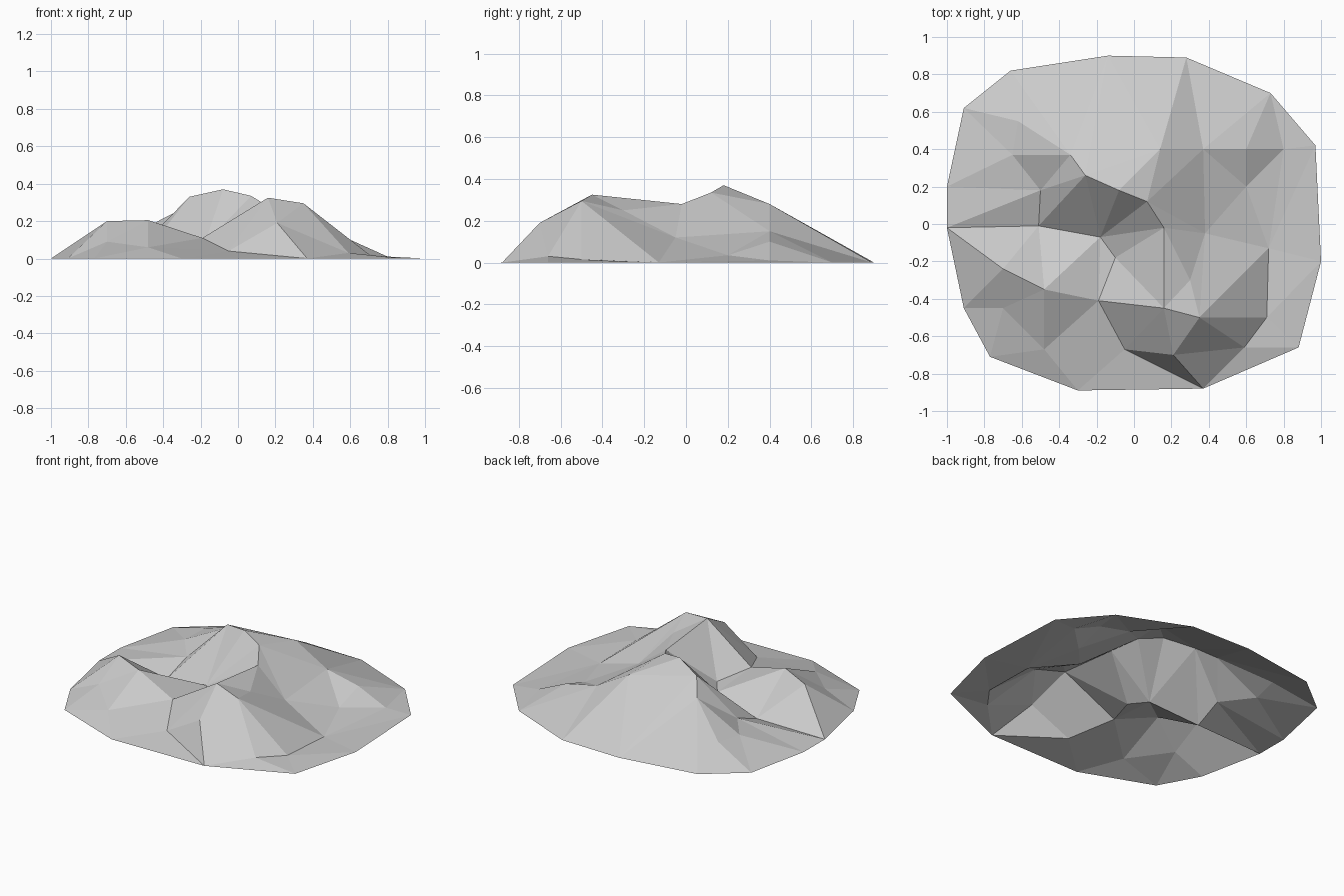
import bpy
from mathutils import Vector
from mathutils.geometry import delaunay_2d_cdt

default_cube = bpy.data.objects.get("Cube")
if default_cube:
    bpy.data.objects.remove(default_cube, do_unlink=True)

# Ground outline, clockwise from the west
rim = [(-1, .2), (-.91, .62), (-.66, .82), (-.14, .9), (.28, .89), (.73, .7), (.97, .42),
       (1, -.2), (.88, -.66), (.37, -.88), (-.3, -.89), (-.77, -.71), (-.91, -.45), (-1, -.02)]
rim_names = ["west", "west_northwest", "northwest", "north", "north_northeast", "northeast",
             "east_northeast", "east", "southeast", "south_southeast", "south", "southwest",
             "west_southwest", "cove"]
points = {name: Vector((x, y, 0)) for name, (x, y) in zip(rim_names, rim)}

# Ridge, shelf and gully points
landmarks = {
    "shoulder": (-.34, .37, .245), "crest": (-.26, .26, .33), "summit": (-.08, .18, .37),
    "brow": (.07, .12, .335), "saddle": (.16, -.02, .28), "south_peak": (.16, -.45, .325),
    "south_brow": (.35, -.5, .295), "east_slope": (.3, -.3, .25), "east_dip": (.38, -.05, .12),
    "gully_mouth": (-.51, -.01, .01), "gully_bend": (-.18, -.07, .075),
    "gully_head": (-.1, -.18, .08), "pass": (-.19, -.41, .11), "south_dip": (-.05, -.67, .04),
    "buttress": (.21, -.7, .19), "toe": (.59, -.66, .03), "east_toe": (.71, -.5, .015),
    "east_foot": (.72, -.13, 0), "west_peak": (-.7, -.24, .2), "west_crest": (-.48, -.35, .205),
    "west_slope": (-.7, -.45, .09), "west_foot": (-.48, -.67, .06),
    "hollow": (-.5, .18, .083), "ledge": (-.65, .37, .085), "ledge_back": (-.62, .55, .1),
    "back_brow": (.14, .4, .28), "shelf": (.37, .4, .15), "shelf_edge": (.6, .4, .1),
    "shelf_end": (.8, .4, .01), "shelf_foot": (.6, .2, .035),
}
points.update({name: Vector(co) for name, co in landmarks.items()})

# Crease lines that the facets must follow
creases = [
    "shoulder crest summit brow saddle south_peak south_brow",
    "cove gully_mouth gully_bend gully_head pass south_dip south_southeast",
    "cove west_peak west_crest pass south_peak",
    "south_southeast toe east_toe east_foot south_brow toe southeast",
    "south_dip buttress south_brow east_toe",
    "buttress south_southeast",
    "shoulder hollow gully_mouth",
    "shoulder ledge hollow cove",
    "hollow west",
    "shoulder northwest ledge_back shoulder",
    "summit back_brow shelf shelf_edge shelf_end",
    "shelf shelf_foot shelf_end",
    "shelf_foot shelf_edge northeast",
    "back_brow north_northeast shelf east_dip east_foot shelf_foot",
    "south_brow east_slope saddle",
    "south_brow east_dip",
    "summit gully_bend crest gully_mouth",
    "brow gully_bend saddle gully_head",
    "crest north",
    "pass west_foot south",
    "east_foot shelf_end",
]
index = {name: i for i, name in enumerate(points)}
edges = []
for line in creases:
    names = line.split()
    edges += [(index[a], index[b]) for a, b in zip(names, names[1:])]

# Fill the facets between the creases
flat, _, faces, origins, _, _ = delaunay_2d_cdt(
    [co.to_2d() for co in points.values()], edges, [], 0, 0.0001)
heights = [co.z for co in points.values()]
edge_ends = list(points.values())


def height(i):
    """Known height, or a blend along the crease where two lines cross."""
    if origins[i]:
        return heights[origins[i][0]]
    near = sorted(edge_ends, key=lambda p: (p.to_2d() - flat[i]).length)[:3]
    return sum(p.z for p in near) / len(near)


verts = [(co.x, co.y, height(i)) for i, co in enumerate(flat)]
mesh = bpy.data.meshes.new("rocky_mound")
mesh.from_pydata(verts, [], faces)
mesh.update()
mound = bpy.data.objects.new("rocky_mound", mesh)
bpy.context.collection.objects.link(mound)

# Plain grey stone
stone = bpy.data.materials.new("grey_stone")
stone.use_nodes = True
colour = (.6, .6, .6, 1)
stone.diffuse_color = colour
stone.node_tree.nodes["Principled BSDF"].inputs["Base Color"].default_value = colour
mesh.materials.append(stone)
